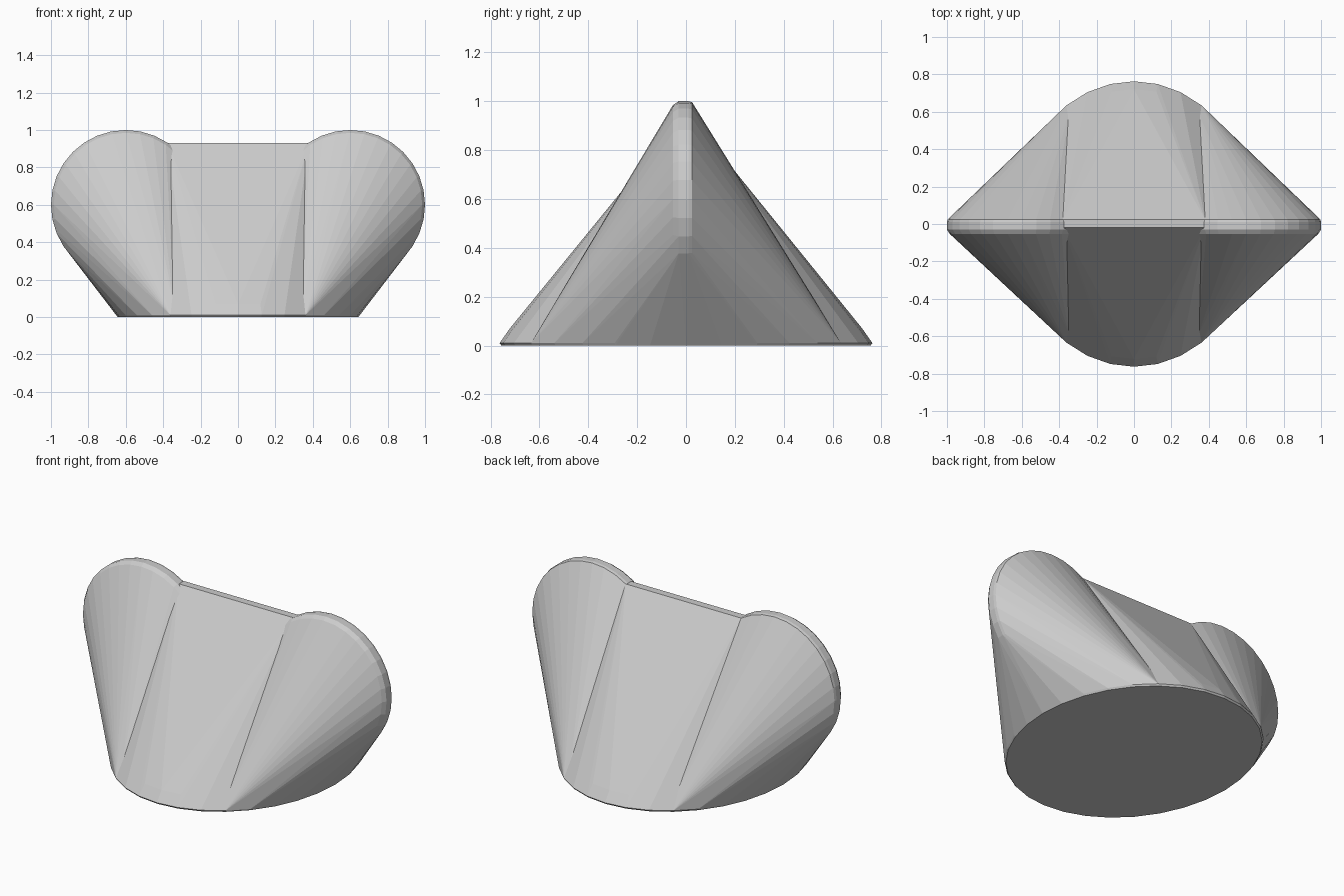
import bpy, bmesh
from math import sin, cos, tau

if "Cube" in bpy.data.objects:
    bpy.data.objects.remove(bpy.data.objects["Cube"])

SEGMENTS = 32


def ring(n, func):
    return [func(sin(tau * i / n), cos(tau * i / n)) for i in range(n)]


def hull_object(name, points):
    """Convex solid wrapped around a set of points."""
    bm = bmesh.new()
    for p in points:
        bm.verts.new(p)
    res = bmesh.ops.convex_hull(bm, input=bm.verts)
    junk = {v for v in res["geom_interior"] + res["geom_unused"]
            if isinstance(v, bmesh.types.BMVert) and v.is_valid}
    bmesh.ops.delete(bm, geom=list(junk), context='VERTS')
    bmesh.ops.dissolve_limit(bm, angle_limit=0.002, verts=bm.verts, edges=bm.edges)
    bmesh.ops.recalc_face_normals(bm, faces=bm.faces)
    mesh = bpy.data.meshes.new(name)
    bm.to_mesh(mesh)
    bm.free()
    obj = bpy.data.objects.new(name, mesh)
    bpy.context.collection.objects.link(obj)
    return obj


# oval foot with a slightly rounded rim
foot = []
for z, k in ((0, 0.99), (0.01, 1.0), (0.07, 0.945)):
    foot += ring(SEGMENTS, lambda s, c: (0.65 * k * s, 0.763 * k * c, z))

# sloping centre wedge rising to a straight ridge
ridge = [(x, y, 0.93) for x in (-0.38, 0.38) for y in (-0.02, 0.025)]
body = hull_object("body", foot + ridge)

# round upright lobes flowing down into each end of the foot
for side, label in ((-1, "left"), (1, "right")):
    disc = []
    for y, r in ((-0.053, 0.385), (-0.03, 0.4), (0.01, 0.4), (0.025, 0.396)):
        disc += ring(SEGMENTS, lambda s, c: (side * 0.6 + r * s, y, 0.6 + r * c))
    end = [p for p in foot if p[0] * side > 0.33]
    lobe = hull_object(label + "_lobe", disc + end)
    mod = body.modifiers.new(label + "_union", 'BOOLEAN')
    mod.operation = 'UNION'
    mod.solver = 'EXACT'
    mod.object = lobe
    bpy.context.view_layer.objects.active = body
    bpy.ops.object.modifier_apply(modifier=mod.name)
    bpy.data.objects.remove(lobe)
